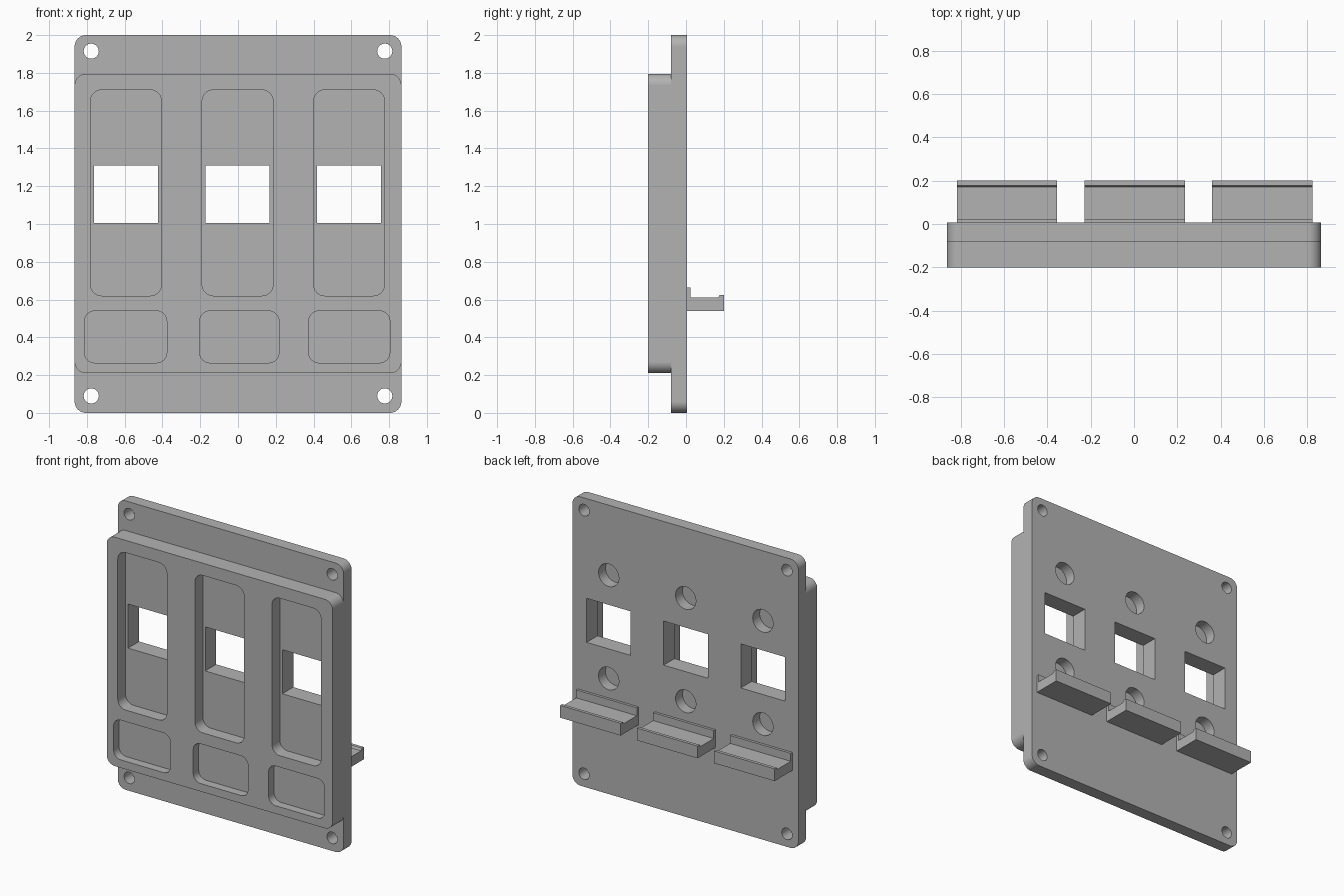
import bpy, bmesh
from math import cos, sin, pi, radians

cube = bpy.data.objects.get("Cube")
if cube:
    bpy.data.objects.remove(cube, do_unlink=True)

grey = bpy.data.materials.new("plain grey")
grey.use_nodes = True
colour = (0.45, 0.45, 0.45, 1)
grey.diffuse_color = colour
grey.node_tree.nodes["Principled BSDF"].inputs["Base Color"].default_value = colour


def extrude(name, points, offset):
    """Prism from an outline, swept along offset."""
    bm = bmesh.new()
    face = bm.faces.new([bm.verts.new(p) for p in points])
    top = bmesh.ops.extrude_face_region(bm, geom=[face])["geom"]
    bmesh.ops.translate(bm, vec=offset,
                        verts=[v for v in top if isinstance(v, bmesh.types.BMVert)])
    bmesh.ops.recalc_face_normals(bm, faces=bm.faces)
    mesh = bpy.data.meshes.new(name)
    bm.to_mesh(mesh)
    bm.free()
    mesh.materials.append(grey)
    obj = bpy.data.objects.new(name, mesh)
    bpy.context.collection.objects.link(obj)
    return obj


def slab(name, x0, x1, z0, z1, y0, y1, r=0.0, steps=8):
    """Upright slab with rounded corners, facing the front."""
    if r == 0:
        points = [(x0, y0, z0), (x1, y0, z0), (x1, y0, z1), (x0, y0, z1)]
    else:
        corners = [(x1 - r, z1 - r), (x0 + r, z1 - r), (x0 + r, z0 + r), (x1 - r, z0 + r)]
        points = []
        for quarter, (cx, cz) in enumerate(corners):
            for i in range(steps + 1):
                a = (quarter + i / steps) * pi / 2
                points.append((cx + r * cos(a), y0, cz + r * sin(a)))
    return extrude(name, points, (0, y1 - y0, 0))


def rod(name, x, z, r, y0, y1, sides=32):
    points = [(x + r * cos(2 * pi * i / sides), y0, z + r * sin(2 * pi * i / sides))
              for i in range(sides)]
    return extrude(name, points, (0, y1 - y0, 0))


def combine(obj, tool, operation="DIFFERENCE"):
    mod = obj.modifiers.new("combine", "BOOLEAN")
    mod.operation, mod.solver, mod.object = operation, "EXACT", tool
    bpy.context.view_layer.objects.active = obj
    bpy.ops.object.modifier_apply(modifier=mod.name)
    bpy.data.objects.remove(tool, do_unlink=True)


BACK, STEP, FRONT = 0.006, -0.08, -0.2

# Mounting plate with the raised front panel
panel = slab("panel", -0.865, 0.865, 0, 2, STEP, BACK, 0.06)
combine(panel, slab("raised_front", -0.865, 0.865, 0.21, 1.795, FRONT, STEP, 0.06), "UNION")

# Screw holes in the four corners
for x in (-0.777, 0.777):
    for z in (0.09, 1.915):
        combine(panel, rod("screw_hole", x, z, 0.04, -0.3, 0.1))

# Three bays: tall pocket, window, label pocket, and blind holes at the back
bays = [(-0.593, -0.813, -0.377), (-0.002, -0.203, 0.217), (0.588, 0.374, 0.804)]
for x, label_left, label_right in bays:
    combine(panel, slab("tall_pocket", x - 0.188, x + 0.188, 0.62, 1.71, -0.3, -0.114, 0.06))
    combine(panel, slab("window", x - 0.169, x + 0.169, 1.005, 1.31, -0.3, 0.1))
    combine(panel, slab("label_pocket", label_left, label_right, 0.265, 0.54, -0.3, -0.14, 0.055))
    for z in (0.80, 1.515):
        combine(panel, rod("blind_hole", x, z, 0.078, -0.07, 0.1))

# Smooth rounded corners, crisp edges
bpy.ops.object.select_all(action="DESELECT")
panel.select_set(True)
bpy.context.view_layer.objects.active = panel
bpy.ops.object.shade_smooth_by_angle(angle=radians(30))
panel.modifiers.new("even_normals", "WEIGHTED_NORMAL").keep_sharp = True

# Lipped shelves on the back
profile = [(BACK, 0.54), (0.2, 0.54), (0.2, 0.625), (0.178, 0.625), (0.17, 0.61),
           (0.024, 0.61), (0.024, 0.665), (BACK, 0.665)]
for side, x in (("right", -0.587), ("middle", 0.003), ("left", 0.592)):
    extrude(side + "_shelf", [(x - 0.232, y, z) for y, z in profile], (0.464, 0, 0))
